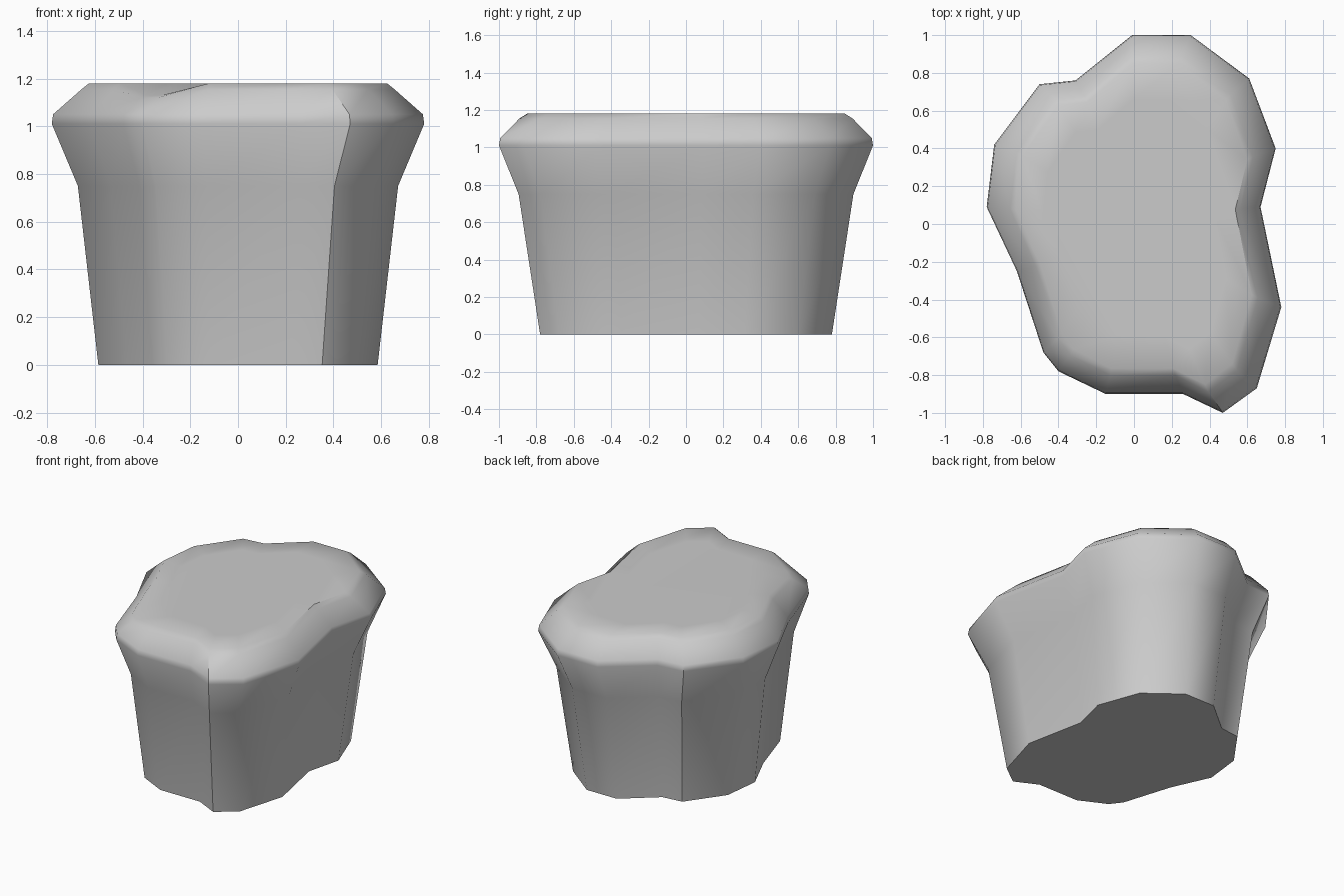
import bpy, bmesh, math

if "Cube" in bpy.data.objects:
    bpy.data.objects.remove(bpy.data.objects["Cube"])

# Widest outline of the block, counter-clockwise seen from above
outline = [(0.47, -1.0), (0.65, -0.87), (0.78, -0.44), (0.67, 0.09),
           (0.75, 0.40), (0.61, 0.77), (0.30, 1.0), (-0.01, 1.0),
           (-0.31, 0.76), (-0.50, 0.74), (-0.74, 0.42), (-0.78, 0.09),
           (-0.62, -0.25), (-0.48, -0.68), (-0.40, -0.78),
           (-0.15, -0.90), (0.26, -0.90)]

# Rings from the base to the flat top: height, x scale, y scale, dip depth
rings = [(0.0, 0.75, 0.78, 0), (0.75, 0.86, 0.895, 0), (1.01, 1.0, 1.0, 0),
         (1.05, 0.993, 0.993, 0), (1.155, 0.84, 0.89, 0.035),
         (1.18, 0.80, 0.85, 0.05), (1.18, 0.62, 0.66, 0)]
dip_points = (13, 14)  # small worn hollow at the front left of the rim

bm = bmesh.new()
loops = []
for z, sx, sy, dip in rings:
    loops.append([bm.verts.new((x * sx, y * sy, z - (dip if i in dip_points else 0)))
                  for i, (x, y) in enumerate(outline)])

# Walls, rim and caps
n = len(outline)
for low, high in zip(loops, loops[1:]):
    for i in range(n):
        j = (i + 1) % n
        bm.faces.new((low[i], low[j], high[j], high[i]))
bm.faces.new(loops[0][::-1])
bm.faces.new(loops[-1])
bmesh.ops.recalc_face_normals(bm, faces=bm.faces)

mesh = bpy.data.meshes.new("stump")
bm.to_mesh(mesh)
bm.free()
stump = bpy.data.objects.new("stump", mesh)
bpy.context.collection.objects.link(stump)

# Smooth sides with crisp corners
bpy.context.view_layer.objects.active = stump
stump.select_set(True)
bpy.ops.object.shade_smooth_by_angle(angle=math.radians(42))
